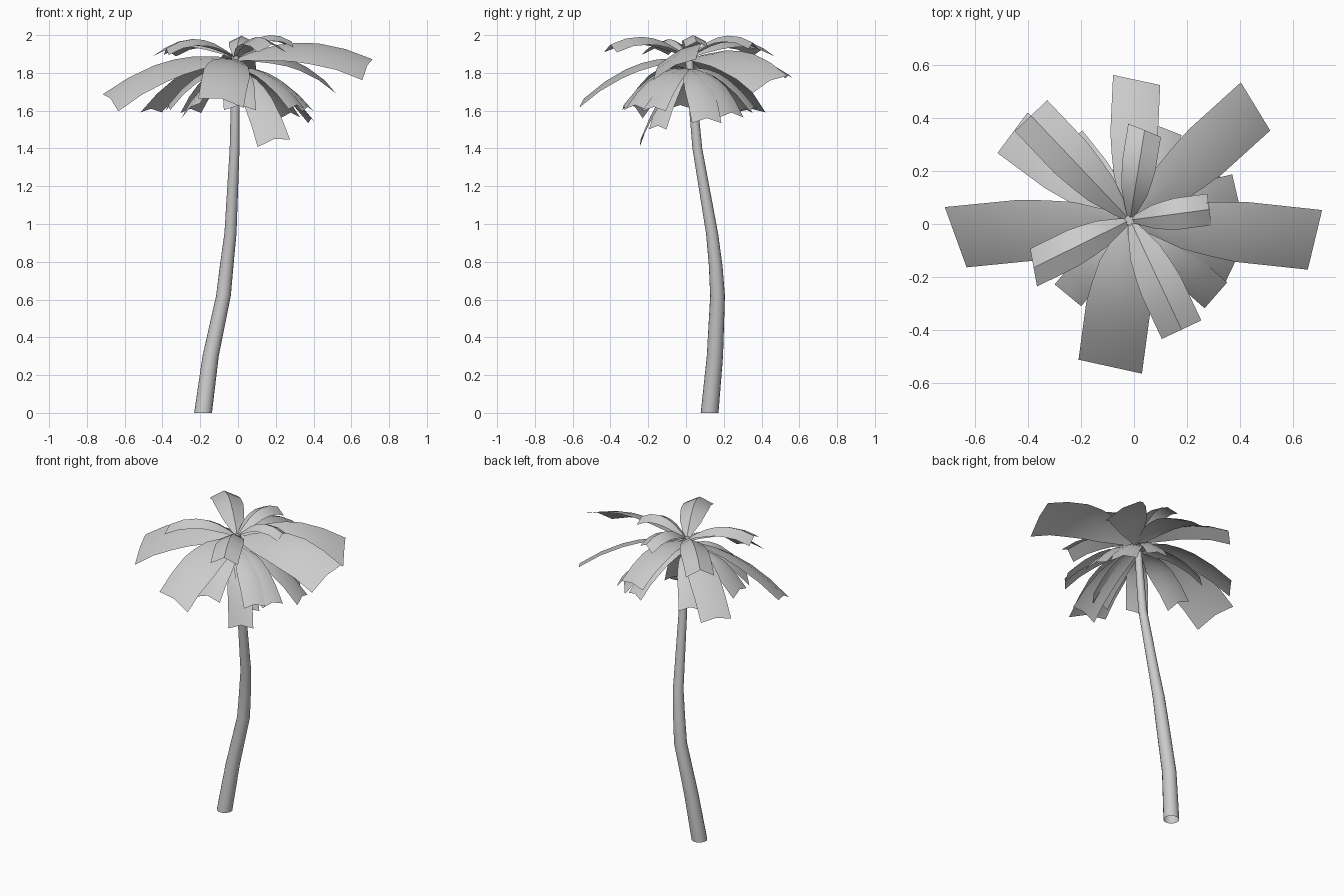
import bpy, bmesh, math
from mathutils import Vector

cube = bpy.data.objects.get("Cube")
if cube:
    bpy.data.objects.remove(cube, do_unlink=True)

# One plain grey for the whole tree
grey = bpy.data.materials.new("plain_grey")
grey.use_nodes = True
grey.diffuse_color = (0.6, 0.6, 0.6, 1)
grey.node_tree.nodes["Principled BSDF"].inputs["Base Color"].default_value = (0.6, 0.6, 0.6, 1)


def finish(bm, name, angle):
    mesh = bpy.data.meshes.new(name)
    bm.to_mesh(mesh)
    bm.free()
    mesh.materials.append(grey)
    obj = bpy.data.objects.new(name, mesh)
    bpy.context.collection.objects.link(obj)
    bpy.ops.object.select_all(action="DESELECT")
    obj.select_set(True)
    bpy.context.view_layer.objects.active = obj
    bpy.ops.object.shade_smooth_by_angle(angle=math.radians(angle))


def bridge(bm, a, b, closed):
    count = len(a) if closed else len(a) - 1
    for i in range(count):
        j = (i + 1) % len(a)
        bm.faces.new((a[i], a[j], b[j], b[i]))


def make_trunk(path, sides=16):
    """Tapered tube, open at the ground and closed at the crown."""
    bm = bmesh.new()
    rings = []
    for x, y, z, r in path:
        angles = [math.tau * i / sides for i in range(sides)]
        rings.append([bm.verts.new((x + r * math.cos(a), y + r * math.sin(a), z)) for a in angles])
    for a, b in zip(rings, rings[1:]):
        bridge(bm, a, b, True)
    bm.faces.new(rings[-1])
    finish(bm, "trunk", 40)


# Share of the full leaf width along its length
TAPER = [(0, 0.12), (0.12, 0.4), (0.3, 0.76), (0.45, 0.9), (0.6, 1), (0.8, 1), (1, 1)]


def make_frond(name, base, arch, fold, tip, width, roll=0, skew=0):
    """Arched strip folded along its midrib, with a tilted, slanted tip."""
    bm = bmesh.new()
    start, end = Vector(base), Vector(tip)
    forward = Vector((end.x - start.x, end.y - start.y, 0)).normalized()
    side = Vector((0, 0, 1)).cross(forward)
    rows = []
    for t, share in TAPER:
        mid = start.lerp(end, t)
        mid.z += 4 * arch * t * (1 - t)
        row = []
        for s in (1, 0, -1):
            p = mid + side * (s * width * share / 2)
            p += forward * (s * skew * t / 2)
            p.z += s * roll * share / 2 - abs(s) * fold * width * share
            row.append(bm.verts.new(p))
        rows.append(row)
    for a, b in zip(rows, rows[1:]):
        bridge(bm, a, b, False)
    finish(bm, name, 35)


# Leaning trunk: centre and radius from the ground to the crown
make_trunk([
    (-0.185, 0.125, 0, 0.047), (-0.145, 0.153, 0.3, 0.043),
    (-0.077, 0.167, 0.62, 0.039), (-0.06, 0.157, 0.78, 0.036),
    (-0.04, 0.138, 0.95, 0.032), (-0.018, 0.06, 1.4, 0.026),
    (-0.015, 0.04, 1.62, 0.024), (-0.015, 0.015, 1.89, 0.02),
])

# Each frond: tip position, width, roll, skew
top_tier = [
    ((0.04, 0.355, 1.96), 0.13, 0, 0.03),
    ((0.285, 0.055, 1.965), 0.12, 0, 0),
    ((-0.38, -0.165, 1.93), 0.14, 0, 0.04),
    ((0.18, -0.4, 1.95), 0.165, 0, 0),
    ((-0.39, 0.41, 1.93), 0.17, 0, 0),
]
middle_tier = [
    ((-0.675, -0.05, 1.665), 0.235, -0.09, -0.06),
    ((0.685, -0.06, 1.84), 0.23, 0.11, 0.03),
    ((-0.09, -0.54, 1.665), 0.245, -0.05, 0.02),
    ((0.46, 0.445, 1.76), 0.21, 0.09, 0.04),
    ((0.01, 0.545, 1.79), 0.18, 0, 0.03),
    ((-0.46, 0.345, 1.61), 0.19, 0, 0),
]
low_tier = [
    ((0.19, -0.24, 1.45), 0.14, 0.04, 0.1),
    ((0.19, -0.15, 1.52), 0.12, 0, 0),
    ((0.39, 0.11, 1.56), 0.16, 0, 0),
    ((0.37, -0.17, 1.62), 0.14, 0, 0),
    ((0.31, -0.27, 1.63), 0.13, 0, 0),
    ((0.28, 0.24, 1.59), 0.16, 0, 0),
    ((0.12, 0.36, 1.62), 0.13, 0, 0),
    ((-0.25, 0.31, 1.61), 0.14, 0, 0),
    ((-0.37, -0.03, 1.63), 0.17, 0, 0),
    ((-0.25, -0.27, 1.62), 0.13, 0.08, 0),
    ((0.01, -0.33, 1.63), 0.17, 0, 0),
]
crown = (-0.015, 0.015)
for label, fronds, height, arch, fold in (
        ("top", top_tier, 1.88, 0.072, 0.25),
        ("middle", middle_tier, 1.87, 0.075, 0.1),
        ("low", low_tier, 1.82, 0.07, 0.16)):
    for i, data in enumerate(fronds, 1):
        make_frond(f"{label}_frond_{i}", (*crown, height), arch, fold, *data)
